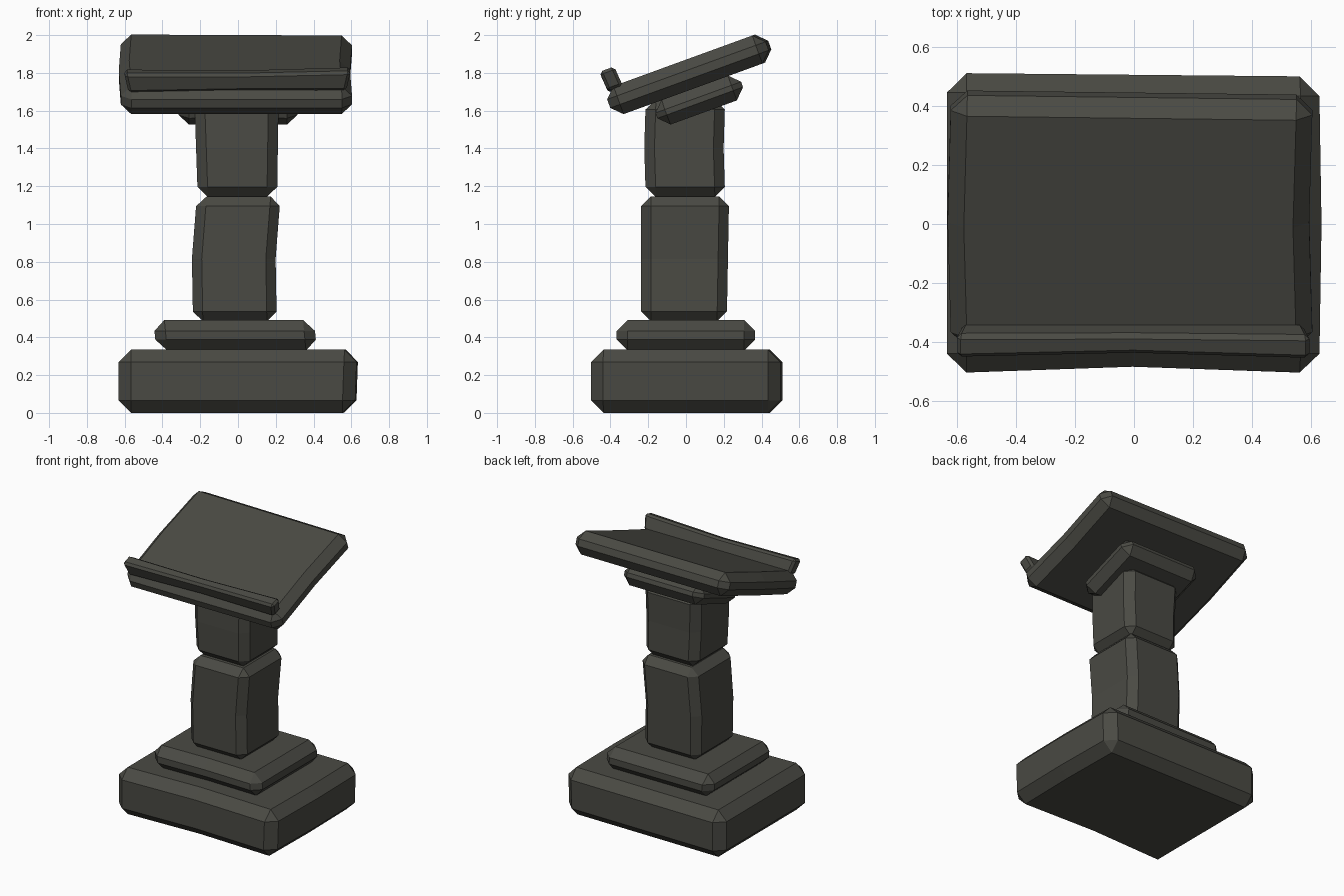
import bpy
import bmesh
from math import radians
from mathutils import Matrix, Vector

if "Cube" in bpy.data.objects:
    bpy.data.objects.remove(bpy.data.objects["Cube"])

# One dark stone colour for everything
STONE = (0.068, 0.068, 0.057, 1.0)
stone = bpy.data.materials.new("dark stone")
stone.use_nodes = True
stone.diffuse_color = STONE
bsdf = next(n for n in stone.node_tree.nodes if n.type == 'BSDF_PRINCIPLED')
bsdf.inputs["Base Color"].default_value = STONE
bsdf.inputs["Roughness"].default_value = 0.9


def block(name, low, high, chamfer, cuts="", warp=None, tilt=0.0):
    """Chamfered stone block between two corners, cut mid-way on some axes,
    then hand-warped; warp gets the position as fractions in -1..1."""
    low, high = Vector(low), Vector(high)
    centre, half = (low + high) / 2, (high - low) / 2
    bm = bmesh.new()
    bmesh.ops.create_cube(bm, size=2)
    bmesh.ops.scale(bm, vec=half, verts=bm.verts)
    bmesh.ops.bevel(bm, geom=bm.edges[:], offset=chamfer, segments=1,
                    affect='EDGES', profile=0.5)
    for axis in cuts:
        normal = Vector([float(axis == a) for a in "xyz"])
        bmesh.ops.bisect_plane(bm, geom=bm.verts[:] + bm.edges[:] + bm.faces[:],
                               plane_co=(0, 0, 0), plane_no=normal)
    if warp:
        for v in bm.verts:
            v.co += Vector(warp(*(c / h for c, h in zip(v.co, half))))
    bmesh.ops.recalc_face_normals(bm, faces=bm.faces[:])
    mesh = bpy.data.meshes.new(name)
    bm.to_mesh(mesh)
    bm.free()
    mesh.materials.append(stone)
    obj = bpy.data.objects.new(name, mesh)
    obj.matrix_world = Matrix.Translation(centre) @ Matrix.Rotation(tilt, 4, 'X')
    bpy.context.collection.objects.link(obj)
    return obj


def sized(name, centre, size, *args, **kwargs):
    """Block given by centre and size, for the tilted parts."""
    c, h = Vector(centre), Vector(size) / 2
    return block(name, c - h, c + h, *args, **kwargs)


def mid(t):
    """1 in the middle of the block, 0 at its ends."""
    return max(0.0, 1 - abs(t))


# Stepped foot: front face slightly hollow in the middle
block("base", (-0.633, -0.505, 0), (0.623, 0.505, 0.335), 0.066, "xy",
      lambda x, y, z: (0.008 * mid(y) * (x > 0) + 0.006 * z * (x > 0),
                       0.022 * mid(x) * (y < 0) - 0.006 * x * (y > 0), 0))
block("base_step", (-0.44, -0.368, 0.33), (0.41, 0.365, 0.492), 0.058, "x",
      lambda x, y, z: (-0.008 * z, 0.01 * mid(x) * (y < 0), 0))

# Two-piece leaning pillar
block("lower_pillar", (-0.228, -0.238, 0.485), (0.215, 0.222, 1.146), 0.052, "z",
      lambda x, y, z: (0.01 * z - 0.016 * mid(z), 0.006 * z * (y > 0), 0))
block("upper_pillar", (-0.222, -0.213, 1.143), (0.211, 0.207, 1.66), 0.054, "z",
      lambda x, y, z: (-0.009 * z * (x < 0) + 0.004 * z * (x > 0),
                       -0.008 * mid(z), 0))

# Tilted reading desk and its support
TILT = radians(20)
sized("desk_support", (0, 0.069, 1.656), (0.63, 0.485, 0.14), 0.055, "x",
      lambda x, y, z: (0, 0.012 * mid(x) * (y < 0), 0), tilt=TILT)
sized("reading_desk", (-0.007, 0.0137, 1.791), (1.224, 0.90, 0.158), 0.055, "y",
      lambda x, y, z: (-0.012 * mid(y), -0.008 * x * (y > 0), 0), tilt=TILT)

# Thin lip that stops a book from sliding, slightly sagging
sized("book_ledge", (-0.003, -0.395, 1.763), (1.176, 0.084, 0.112), 0.016, "x",
      lambda x, y, z: (0.012 * z * x, 0.012 * mid(x) * (y < 0) - 0.004 * z,
                       -0.012 * mid(x) * (z > 0) + 0.006 * x), tilt=TILT)
